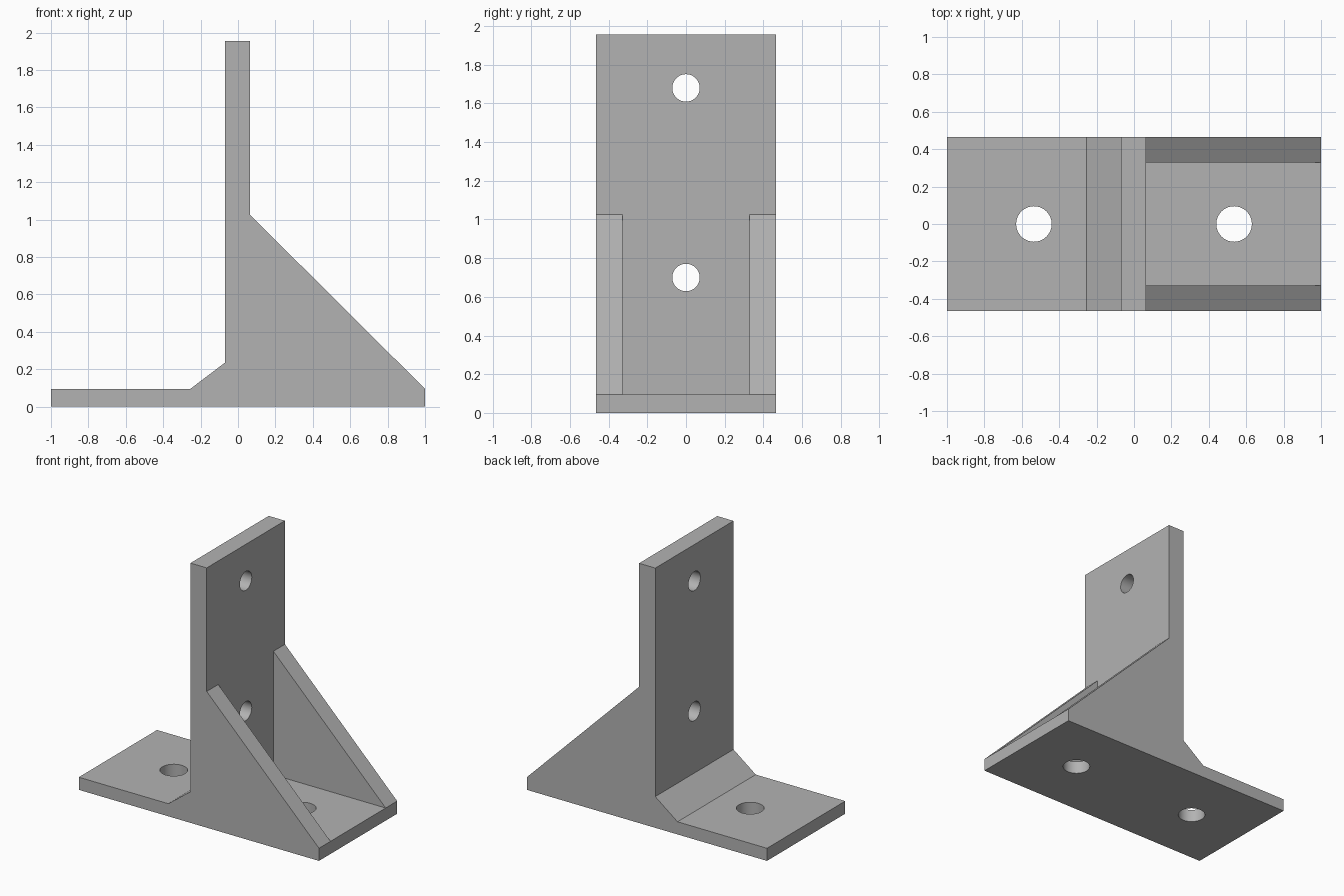
import bpy
import bmesh
from mathutils import Matrix, Vector

cube = bpy.data.objects.get("Cube")
if cube:
    bpy.data.objects.remove(cube, do_unlink=True)

HALF_WIDTH = 0.465      # half depth of the bracket
POCKET = 0.328          # half gap between the gussets
BASE = 0.095            # base plate thickness
WALL_L, WALL_R = -0.07, 0.065
TOP = 1.955

grey = bpy.data.materials.new("light grey")
grey.use_nodes = True
colour = (0.45, 0.45, 0.45, 1)
grey.diffuse_color = colour
grey.node_tree.nodes["Principled BSDF"].inputs["Base Color"].default_value = colour


def finish(name, bm):
    bmesh.ops.recalc_face_normals(bm, faces=bm.faces)
    mesh = bpy.data.meshes.new(name)
    bm.to_mesh(mesh)
    bm.free()
    mesh.materials.append(grey)
    obj = bpy.data.objects.new(name, mesh)
    bpy.context.collection.objects.link(obj)
    return obj


def extrude_profile(name, points, half):
    """Prism along y from an x-z outline."""
    bm = bmesh.new()
    face = bm.faces.new([bm.verts.new((x, -half, z)) for x, z in points])
    new = bmesh.ops.extrude_face_region(bm, geom=[face])["geom"]
    verts = [v for v in new if isinstance(v, bmesh.types.BMVert)]
    bmesh.ops.translate(bm, verts=verts, vec=(0, 2 * half, 0))
    return finish(name, bm)


def drill(name, radius, centre, axis):
    bm = bmesh.new()
    turn = Vector((0, 0, 1)).rotation_difference(Vector(axis)).to_matrix().to_4x4()
    bmesh.ops.create_cone(bm, cap_ends=True, segments=48, radius1=radius, radius2=radius,
                          depth=0.4, matrix=Matrix.Translation(centre) @ turn)
    return finish(name, bm)


# Whole bracket silhouette: base, upright wall, fillet and gusset slope
bracket = extrude_profile("bracket", [
    (-1, 0), (1, 0), (1, BASE), (WALL_R, 1.025), (WALL_R, TOP),
    (WALL_L, TOP), (WALL_L, 0.235), (-0.255, BASE), (-1, BASE)], HALF_WIDTH)

# Pocket that leaves one gusset on each side
cutters = [extrude_profile("pocket_cutter", [
    (WALL_R, BASE), (1.2, BASE), (1.2, 1.2), (WALL_R, 1.2)], POCKET)]

# Bolt holes through the base and the wall
for x in (-0.535, 0.535):
    cutters.append(drill("base_hole_cutter", 0.095, (x, 0, 0.05), (0, 0, 1)))
for z in (0.70, 1.68):
    cutters.append(drill("wall_hole_cutter", 0.071, (0, 0, z), (1, 0, 0)))

for cutter in cutters:
    mod = bracket.modifiers.new(cutter.name, "BOOLEAN")
    mod.operation = "DIFFERENCE"
    mod.solver = "EXACT"
    mod.object = cutter
    cutter.hide_render = True
    cutter.hide_set(True)

# Smooth hole walls, crisp plate edges
bpy.ops.object.select_all(action="DESELECT")
bpy.context.view_layer.objects.active = bracket
bracket.select_set(True)
for mod in list(bracket.modifiers):
    bpy.ops.object.modifier_apply(modifier=mod.name)
for cutter in cutters:
    bpy.data.objects.remove(cutter, do_unlink=True)
bpy.ops.object.shade_smooth_by_angle(angle=0.5)
